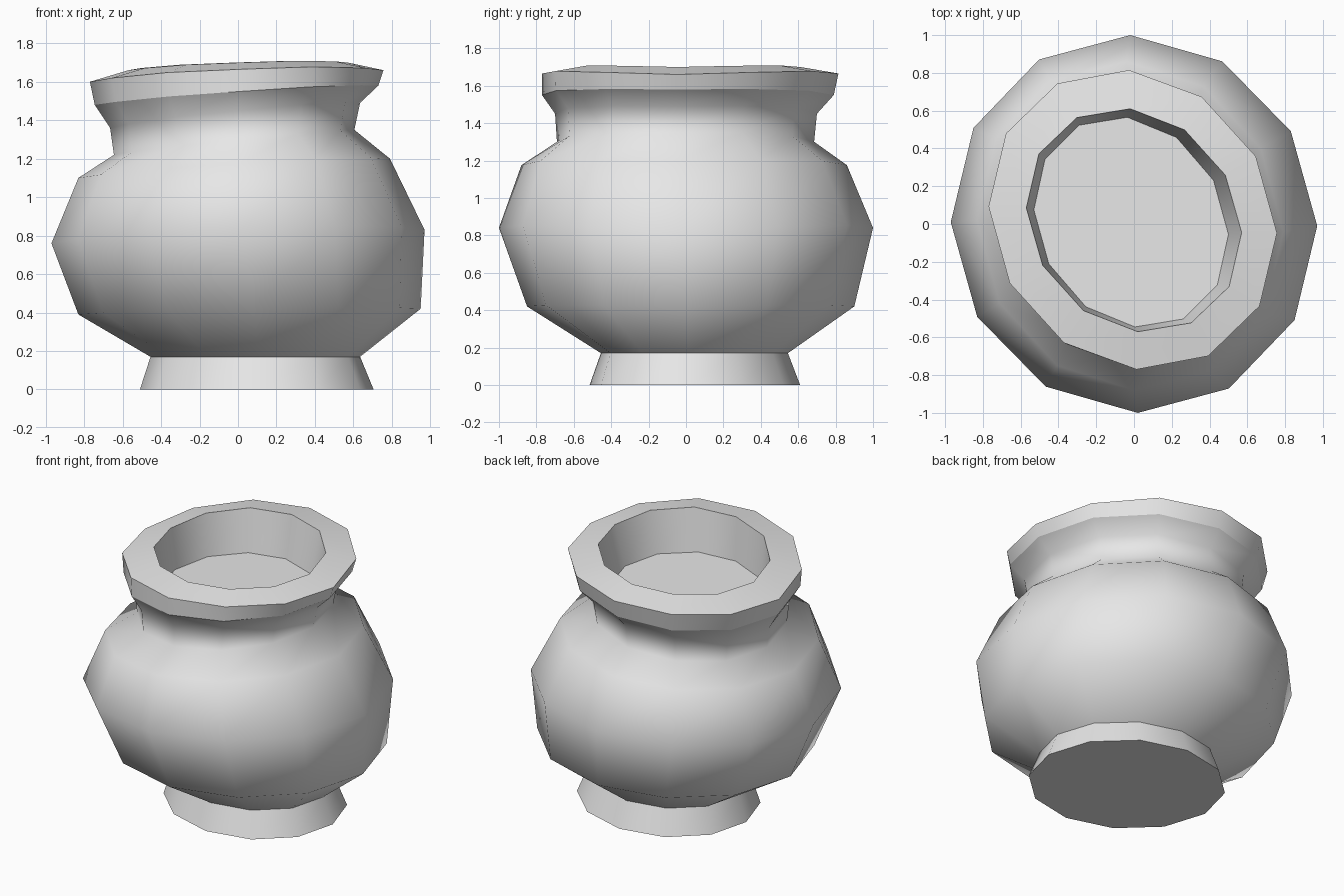
import bpy
import bmesh
from math import cos, sin, tau

SIDES = 12

cube = bpy.data.objects.get("Cube")
if cube:
    bpy.data.objects.remove(cube)

clay = bpy.data.materials.new("grey clay")
clay.use_nodes = True
clay.diffuse_color = (0.8, 0.8, 0.8, 1)
clay.node_tree.nodes["Principled BSDF"].inputs["Base Color"].default_value = (0.8, 0.8, 0.8, 1)


def ring(left, right, front, back, z, tilt=0, bow=0, skew=0.03):
    """One hand-shaped loop: extents, height, sideways tilt, sagging ends, skew."""
    points = []
    for i in range(SIDES):
        c, s = cos(tau * i / SIDES), sin(tau * i / SIDES)
        x = (left + right) / 2 + (right - left) / 2 * c - 0.02 * s
        y = (front + back) / 2 + (back - front) / 2 * s - skew * c
        points.append((x, y, z + tilt * c - bow * c ** 4))
    return points


def loft(name, rings, sharp=(), cap_first=False, cap_last=False):
    """Skin a stack of rings, smooth except along the sharp ones."""
    bm = bmesh.new()
    loops = [[bm.verts.new(p) for p in r] for r in rings]
    for low, high in zip(loops, loops[1:]):
        for i in range(SIDES):
            j = (i + 1) % SIDES
            bm.faces.new((low[i], low[j], high[j], high[i]))
    if cap_first:
        bm.faces.new(loops[0][::-1])
    if cap_last:
        bm.faces.new(loops[-1])
    for face in bm.faces:
        face.smooth = True
    for k in sharp:
        for i in range(SIDES):
            bm.edges.get((loops[k][i], loops[k][(i + 1) % SIDES])).smooth = False
    mesh = bpy.data.meshes.new(name)
    bm.to_mesh(mesh)
    bm.free()
    mesh.materials.append(clay)
    obj = bpy.data.objects.new(name, mesh)
    bpy.context.collection.objects.link(obj)
    return obj


# Loops shared by neighbouring parts
foot_top = ring(-0.455, 0.635, -0.455, 0.545, 0.17)
rim_base = ring(-0.745, 0.73, -0.77, 0.79, 1.55, 0.05, 0.02, 0.06)

# Flared foot with a closed underside
loft("foot", [ring(-0.51, 0.705, -0.515, 0.61, 0), foot_top],
     sharp=[0], cap_first=True)

# Round belly and pinched neck
loft("body", [
    foot_top,
    ring(-0.83, 0.95, -0.85, 0.90, 0.42, 0.015, 0.015),
    ring(-0.97, 0.97, -1.0, 1.0, 0.84, 0.035, 0.045, 0.01),
    ring(-0.83, 0.79, -0.88, 0.86, 1.175, 0.05, 0.025),
    ring(-0.645, 0.605, -0.69, 0.685, 1.30, 0.065, 0.015, 0.05),
    ring(-0.665, 0.635, -0.70, 0.70, 1.45, 0.065, 0.025, 0.05),
    rim_base,
])

# Thick lip, inner wall and shallow floor
loft("rim", [
    rim_base,
    ring(-0.77, 0.757, -0.77, 0.815, 1.665, 0.03, 0.035, 0.07),
    ring(-0.57, 0.57, -0.57, 0.61, 1.70, 0.02, 0.02, 0.065),
    ring(-0.53, 0.50, -0.545, 0.565, 1.41, 0.02, 0, 0.065),
], sharp=[1, 2, 3], cap_last=True)
